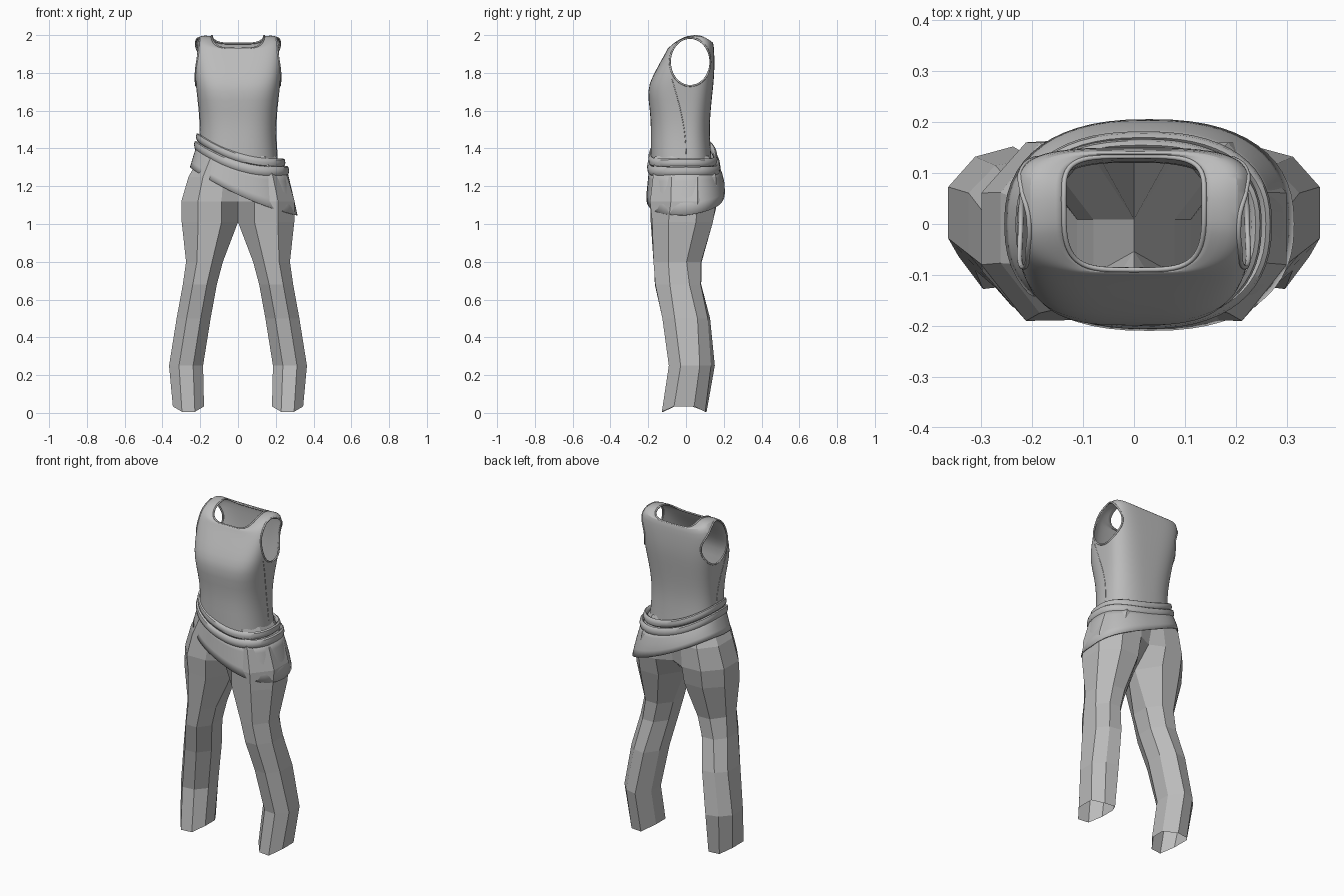
import bpy, bmesh, math, random
from mathutils import Vector
from mathutils.bvhtree import BVHTree

random.seed(4)
cube = bpy.data.objects.get("Cube")
if cube:
    bpy.data.objects.remove(cube, do_unlink=True)

cloth = bpy.data.materials.new("grey_cloth")
cloth.use_nodes = True
GREY = (0.5, 0.5, 0.5, 1)
cloth.diffuse_color = GREY
cloth.node_tree.nodes["Principled BSDF"].inputs["Base Color"].default_value = GREY


def activate(ob):
    bpy.ops.object.select_all(action="DESELECT")
    ob.select_set(True)
    bpy.context.view_layer.objects.active = ob


def loft(name, rings, wrap=False, smooth=True):
    """Skin a list of equal-length point rings."""
    bm = bmesh.new()
    rows = [[bm.verts.new(p) for p in ring] for ring in rings]
    pairs = list(zip(rows, rows[1:])) + ([(rows[-1], rows[0])] if wrap else [])
    for a, b in pairs:
        for i in range(len(a)):
            j = (i + 1) % len(a)
            bm.faces.new((a[i], a[j], b[j], b[i]))
    bmesh.ops.recalc_face_normals(bm, faces=bm.faces)
    mesh = bpy.data.meshes.new(name)
    bm.to_mesh(mesh)
    bm.free()
    ob = bpy.data.objects.new(name, mesh)
    bpy.context.collection.objects.link(ob)
    mesh.materials.append(cloth)
    if smooth:
        activate(ob)
        bpy.ops.object.shade_smooth_by_angle(angle=math.radians(40))
    return ob


def section(cx, hx, front, back, mid, power, height, sides=56):
    """Rounded-box outline; height(x, y) gives z."""
    pts = []
    for i in range(sides):
        a = math.tau * i / sides
        c, s = math.cos(a), math.sin(a)
        x = cx + hx * math.copysign(abs(c) ** (2 / power), c)
        t = math.copysign(abs(s) ** (2 / power), s)
        y = mid + t * ((back - mid) if t > 0 else (mid - front))
        pts.append((x, y, height(x, t)))
    return pts


def add_mod(ob, kind, **settings):
    mod = ob.modifiers.new(kind.title(), kind)
    for key, value in settings.items():
        setattr(mod, key, value)
    return mod


def piping(name, points, radius, cyclic):
    curve = bpy.data.curves.new(name, "CURVE")
    curve.dimensions = "3D"
    curve.bevel_depth = radius
    curve.bevel_resolution = 2
    spline = curve.splines.new("POLY")
    spline.points.add(len(points) - 1)
    for p, co in zip(spline.points, points):
        p.co = (*co, 1)
    spline.use_cyclic_u = cyclic
    curve.materials.append(cloth)
    ob = bpy.data.objects.new(name, curve)
    bpy.context.collection.objects.link(ob)


# Sleeveless top: half width, front y, back y, mid y, squareness, z at front, side, back
TOP = [
    (0.215, -0.185, 0.140, 0.0, 2.5, 1.27, 1.29, 1.27),
    (0.205, -0.188, 0.130, 0.0, 2.5, 1.40, 1.40, 1.40),
    (0.200, -0.185, 0.124, 0.0, 2.6, 1.50, 1.50, 1.50),
    (0.206, -0.190, 0.130, 0.0, 2.8, 1.60, 1.60, 1.60),
    (0.220, -0.207, 0.142, 0.0, 3.2, 1.71, 1.71, 1.71),
    (0.230, -0.178, 0.150, 0.01, 3.4, 1.78, 1.79, 1.79),
    (0.234, -0.140, 0.151, 0.03, 3.7, 1.85, 1.88, 1.87),
    (0.232, -0.106, 0.148, 0.05, 4.0, 1.91, 1.97, 1.94),
    (0.205, -0.100, 0.143, 0.05, 4.0, 1.925, 1.998, 1.962),
    (0.170, -0.096, 0.138, 0.05, 4.0, 1.93, 2.0, 1.962),
    (0.138, -0.090, 0.133, 0.05, 4.0, 1.928, 1.996, 1.955),
]


def top_ring(hx, front, back, mid, power, zf, zs, zb):
    def height(x, t):
        return zs + t * t * ((zb if t > 0 else zf) - zs)
    return section(0, hx, front, back, mid, power, height)


rings = [top_ring(*row) for row in TOP]
top = loft("sleeveless_top", rings)
add_mod(top, "SUBSURF", levels=1, render_levels=1)
deps = bpy.context.evaluated_depsgraph_get()
surface = BVHTree.FromObject(top, deps)
add_mod(top, "SOLIDIFY", thickness=0.005)


def on_side(sign, y, z):
    hit = surface.ray_cast(Vector((sign, y, z)), Vector((-sign, 0, 0)))[0]
    return hit if hit else Vector((sign * 0.21, y, z))


# Armholes with piping, and the curved side seams
ARM_Y, ARM_Z, ARM_RY, ARM_RZ = 0.022, 1.858, 0.107, 0.127
for side, sign in (("left", 1), ("right", -1)):
    bpy.ops.mesh.primitive_cylinder_add(vertices=40, radius=1, depth=0.2,
                                        location=(sign * 0.28, ARM_Y, ARM_Z),
                                        rotation=(0, math.pi / 2, 0))
    cutter = bpy.context.object
    cutter.scale = (ARM_RZ, ARM_RY, 1)
    cutter.hide_render = True
    add_mod(top, "BOOLEAN", object=cutter, operation="DIFFERENCE", solver="EXACT")
    activate(top)
    for mod in [m.name for m in top.modifiers if m.type in {"SUBSURF", "SOLIDIFY", "BOOLEAN"}]:
        bpy.ops.object.modifier_apply(modifier=mod)
    bpy.data.objects.remove(cutter, do_unlink=True)
    edge = [on_side(sign, ARM_Y + ARM_RY * math.cos(math.tau * i / 40),
                    ARM_Z + ARM_RZ * math.sin(math.tau * i / 40)) for i in range(40)]
    piping(side + "_armhole_piping", edge, 0.005, True)
    seam = [on_side(sign, -0.075 + 0.075 * math.sin(i / 16 * math.pi / 2), 1.77 - 0.4 * i / 16)
            for i in range(17)]
    piping(side + "_side_seam", seam, 0.002, False)
piping("neck_piping", rings[-1], 0.005, True)


# Slanted double belt
def belt_height(t):
    def height(x, _):
        u = x / 0.25
        return 1.375 - 0.08 * u + 0.05 * u * u - t * (0.095 - 0.005 * u)
    return height


def belt(name, t, cx, hx, front, back, thick, half):
    hoops = []
    for k in range(8):
        a = math.tau * k / 8
        off, dz = thick * math.cos(a), half * math.sin(a)
        ring = section(cx, hx + off, front - off, back + off, 0, 2.4, belt_height(t))
        hoops.append([(x, y, z + dz) for x, y, z in ring])
    loft(name, hoops, wrap=True)


belt("upper_belt", 0.22, 0.014, 0.225, -0.188, 0.155, 0.012, 0.023)
belt("lower_belt", 0.72, 0.019, 0.240, -0.194, 0.170, 0.012, 0.026)


# Asymmetric overskirt hanging from the belt
def hem(x, t):
    u = x / 0.3
    return 1.155 - 0.14 * u + 0.035 * u * u + 0.03 * max(t, 0)


def drape(f):
    upper = belt_height(0.7)
    return lambda x, t: upper(x, t) * (1 - f) + hem(x, t) * f


skirt_rings = [section(0.02 + 0.01 * f, 0.24 + 0.045 * f, -0.195 - 0.015 * f,
                       0.172 + 0.034 * math.sin(f * math.pi / 2), 0, 2.4, drape(f))
               for f in (0, 0.25, 0.5, 0.75, 1)]
skirt = loft("overskirt", skirt_rings)
add_mod(skirt, "SOLIDIFY", thickness=0.005)

# Faceted trousers, one leg mirrored: z, inner x, outer x, front y, back y, seam depth
LEG = [
    (1.36, 0, 0.200, -0.165, 0.12, 1),
    (1.25, 0, 0.262, -0.175, 0.16, 1),
    (1.12, 0, 0.300, -0.180, 0.17, 0.75),
    (1.01, 0, 0.298, -0.180, 0.135, 0.2),
    (0.80, 0.080, 0.275, -0.180, 0.09, 0.4),
    (0.68, 0.112, 0.292, -0.168, 0.085, 0.4),
    (0.50, 0.145, 0.325, -0.125, 0.125, 0.4),
    (0.25, 0.185, 0.365, -0.092, 0.142, 0.4),
    (0.02, 0.180, 0.345, -0.128, 0.10, 0.4),
]


def leg_ring(z, x_in, x_out, front, back, depth):
    pts = []
    cx, cy = (x_in + x_out) / 2, (front + back) / 2
    for k in range(8):
        a = math.radians(22.5 + 45 * k)
        x = cx + (x_out - x_in) / 2 * math.cos(a) / math.cos(math.pi / 8)
        y = cy + (back - front) / 2 * math.sin(a) / math.cos(math.pi / 8)
        inner = k in (3, 4)
        if inner:
            y = cy + math.copysign((back - front) / 2 * depth, math.sin(a))
        elif z < 1.2:
            y += random.uniform(-0.012, 0.012)
        low = 0.02 * math.cos(2 * a) if z < 0.1 else 0
        pts.append((x_in if inner else x, y, z + low))
    return pts


trousers = loft("trousers", [leg_ring(*row) for row in LEG], smooth=False)
bm = bmesh.new()
bm.from_mesh(trousers.data)
wall = [f for f in bm.faces if all(abs(v.co.x) < 1e-4 for v in f.verts)]
bmesh.ops.delete(bm, geom=wall, context="FACES")
bm.to_mesh(trousers.data)
bm.free()
add_mod(trousers, "MIRROR", use_clip=True)
